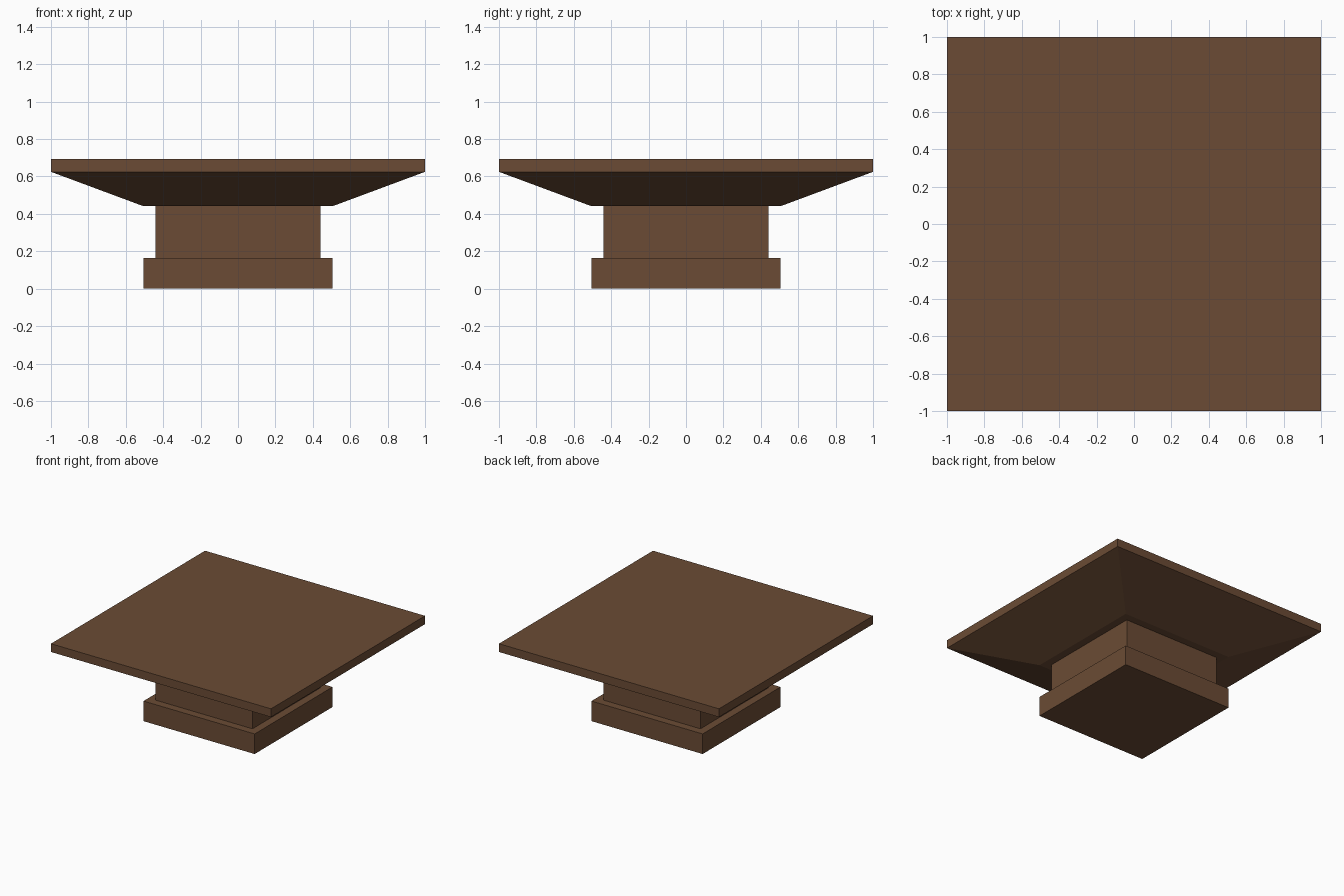
import bpy
import bmesh

if "Cube" in bpy.data.objects:
    bpy.data.objects.remove(bpy.data.objects["Cube"])

wood = bpy.data.materials.new("brown_wood")
wood.diffuse_color = (0.147, 0.071, 0.035, 1.0)
wood.use_nodes = True
wood.node_tree.nodes["Principled BSDF"].inputs["Base Color"].default_value = wood.diffuse_color


def square_stack(name, rings):
    """Closed square solid from (half width, height) rings, bottom to top."""
    bm = bmesh.new()
    loops = [[bm.verts.new((sx * h, sy * h, z))
              for sx, sy in ((-1, -1), (1, -1), (1, 1), (-1, 1))]
             for h, z in rings]
    for low, high in zip(loops, loops[1:]):
        for i in range(4):
            j = (i + 1) % 4
            bm.faces.new((low[i], low[j], high[j], high[i]))
    bm.faces.new(loops[0][::-1])
    bm.faces.new(loops[-1])
    mesh = bpy.data.meshes.new(name)
    bm.to_mesh(mesh)
    bm.free()
    mesh.materials.append(wood)
    obj = bpy.data.objects.new(name, mesh)
    bpy.context.collection.objects.link(obj)
    return obj


# Foot block
square_stack("foot", [(0.505, 0.0), (0.505, 0.165)])
# Narrower neck
square_stack("neck", [(0.44, 0.165), (0.44, 0.441)])
# Flared underside and flat slab
square_stack("tabletop", [(0.505, 0.441), (1.0, 0.625), (1.0, 0.693)])
